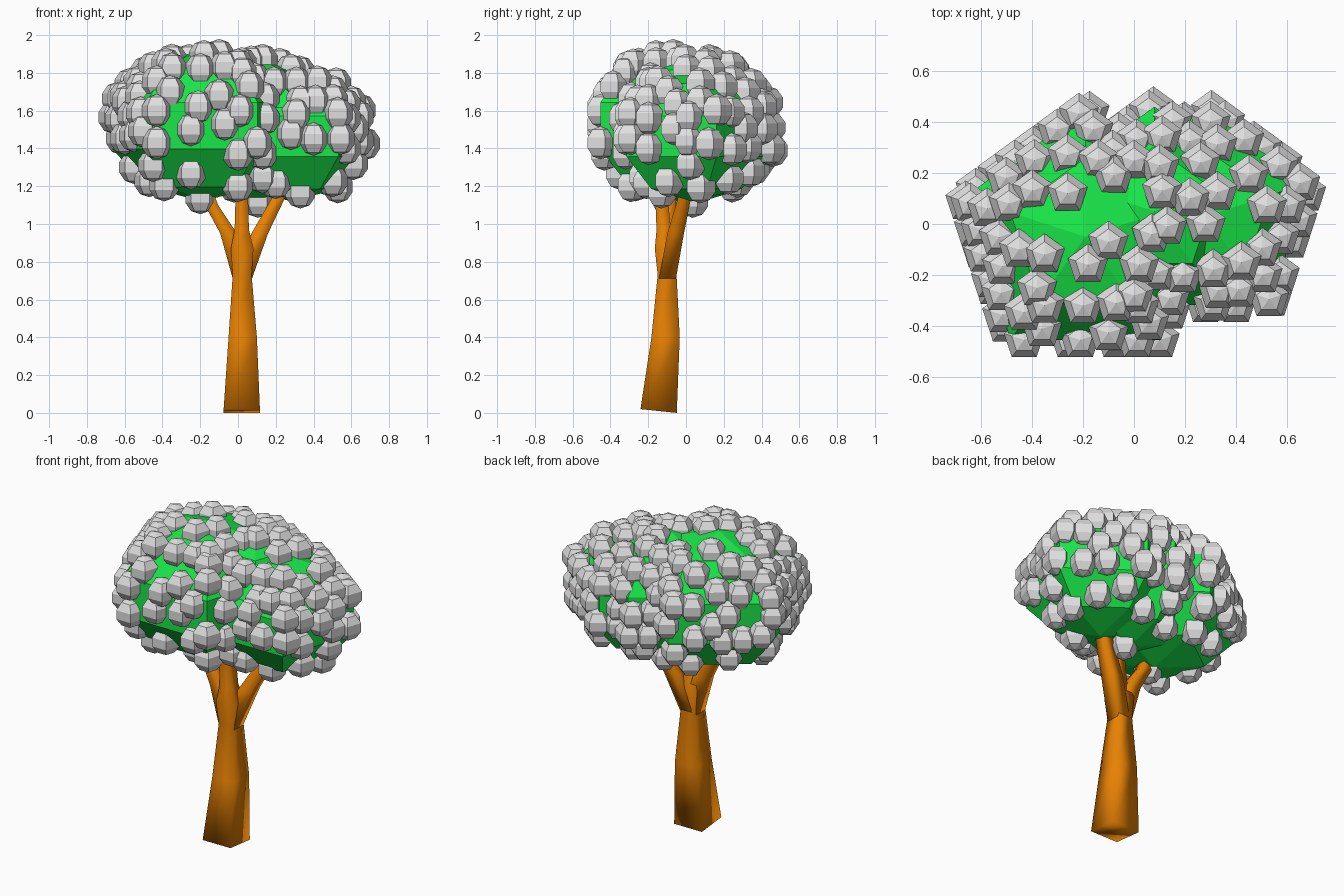
import bpy, bmesh, math, random
from mathutils import Vector
from mathutils.bvhtree import BVHTree

random.seed(7)
if "Cube" in bpy.data.objects:
    bpy.data.objects.remove(bpy.data.objects["Cube"])


def material(name, color):
    mat = bpy.data.materials.new(name)
    mat.use_nodes = True
    mat.diffuse_color = color
    mat.node_tree.nodes["Principled BSDF"].inputs["Base Color"].default_value = color
    return mat


def finish(bm, name, mat, smooth=False):
    bmesh.ops.recalc_face_normals(bm, faces=bm.faces)
    for face in bm.faces:
        face.smooth = smooth
    mesh = bpy.data.meshes.new(name)
    bm.to_mesh(mesh)
    bm.free()
    mesh.materials.append(mat)
    bpy.context.collection.objects.link(bpy.data.objects.new(name, mesh))


def bridge(bm, lower, upper):
    n = len(lower)
    for i in range(n):
        j = (i + 1) % n
        bm.faces.new((lower[i], lower[j], upper[j], upper[i]))


def five_sided_ball(bm, center, radius, height):
    """Coarse ball with five sides and five bands, one corner towards +y."""
    cx, cy, cz = center
    rings = []
    for band in range(1, 5):
        tilt = math.pi * band / 5
        r, z = radius * math.sin(tilt), cz - height * math.cos(tilt)
        turns = [math.pi / 2 + math.tau * k / 5 for k in range(5)]
        rings.append([bm.verts.new((cx + r * math.cos(a), cy + r * math.sin(a), z))
                      for a in turns])
    for lower, upper in zip(rings, rings[1:]):
        bridge(bm, lower, upper)
    for ring, z in ((rings[0], cz - height), (rings[-1], cz + height)):
        pole = bm.verts.new((cx, cy, z))
        for i in range(5):
            bm.faces.new((ring[i], ring[(i + 1) % 5], pole))


def square_limb(name, stations, mat, slant=0.0):
    """Smooth square tube through stations of (x, y, z, half width)."""
    bm = bmesh.new()
    rings = []
    for n, (x, y, z, h) in enumerate(stations):
        tip = slant if n == 0 else 0
        rings.append([bm.verts.new((x + sx * h, y + sy * h, z - sy * tip))
                      for sx, sy in ((-1, -1), (1, -1), (1, 1), (-1, 1))])
    for lower, upper in zip(rings, rings[1:]):
        bridge(bm, lower, upper)
    bm.faces.new(rings[0])
    bm.faces.new(rings[-1])
    finish(bm, name, mat, smooth=True)


bark = material("orange bark", (0.8, 0.22, 0.001, 1))
leaf = material("leaf green", (0.01, 0.85, 0.07, 1))
grey = material("pale grey", (0.74, 0.74, 0.74, 1))

# Trunk running up into the middle branch, and the two side branches
square_limb("trunk", [(.02, -.145, .01, .096), (.025, -.108, .4, .075),
                      (.022, -.1, .73, .05), (.022, -.105, .87, .06),
                      (.02, -.118, .97, .038), (.02, -.13, 1.15, .033),
                      (.02, -.13, 1.35, .03)], bark, .01)
square_limb("left_side_branch", [(.025, -.1, .7, .045), (.115, -.055, .95, .044),
                                 (.21, -.01, 1.13, .035), (.27, .02, 1.3, .03)], bark)
square_limb("right_side_branch", [(.02, -.102, .7, .045), (-.05, -.1, .95, .044),
                                  (-.14, -.09, 1.1, .035), (-.21, -.08, 1.3, .03)], bark)

# Green crown lobes
lobes = {"crown_lobe_large": ((-.19, -.05, 1.52), .525, .4),
         "crown_lobe_side": ((.28, .03, 1.465), .45, .345),
         "crown_lobe_back": ((.08, .05, 1.5), .43, .39)}
crown = bmesh.new()
for name, shape in lobes.items():
    bm = bmesh.new()
    five_sided_ball(bm, *shape)
    finish(bm, name, leaf)
    five_sided_ball(crown, *shape)
bmesh.ops.recalc_face_normals(crown, faces=crown.faces)
tree = BVHTree.FromBMesh(crown)
crown.free()

# Spots for the clumps, dropped onto the crown from above and from the front
top_spots = [(-.26, .12), (-.1, -.07), (-.18, -.16), (.02, -.16), (.07, -.04), (.13, -.01),
             (0, -.28), (-.2, -.32), (-.38, -.25), (-.45, -.1), (-.35, -.12), (-.52, -.27),
             (-.49, .08), (-.5, .18), (-.39, .25), (-.26, .27), (-.16, .37), (-.14, .25),
             (-.08, .19), (.01, .33), (.1, .23), (.11, .13), (.22, .1), (.26, .24),
             (.15, .4), (.3, .4), (.43, .33), (.45, .19), (.52, .07), (.57, -.05),
             (.42, -.15), (.31, -.18), (.19, -.2), (.33, -.26), (.14, -.29),
             (-.64, .08), (-.6, -.02), (.65, .16)]
front_spots = [(-.43, 1.6), (-.43, 1.43), (-.25, 1.5), (-.21, 1.62), (-.2, 1.82), (-.1, 1.68),
               (-.07, 1.53), (-.07, 1.83), (.01, 1.6), (.02, 1.8), (0, 1.37), (.1, 1.43),
               (.14, 1.56), (.13, 1.25), (.28, 1.48), (.31, 1.58), (.4, 1.45), (.41, 1.65),
               (.2, 1.71), (-.25, 1.27), (-.35, 1.82), (-.36, 1.7), (-.47, 1.23),
               (-.55, 1.3), (.57, 1.4), (.57, 1.56), (.5, 1.7), (.5, 1.23),
               (-.55, 1.63), (-.2, 1.14), (.33, 1.17), (.36, 1.73), (.2, 1.22)]
clumps = []


def place(origin, direction, gap_for):
    point, normal, _, _ = tree.ray_cast(Vector(origin), Vector(direction))
    if point and all((point - c).length > gap_for(normal) for c in clumps):
        clumps.append(point)


for x, y in top_spots:
    place((x, y, 3), (0, 0, -1), lambda normal: .05)
for x, z in front_spots:
    place((x, -2, z), (0, 1, 0), lambda normal: .06)


# Even scatter over the sides and back, thinner on the lower slopes
def side_gap(normal):
    if normal.z > .85 or normal.y < -.5:
        return 9
    if normal.z < -.8:
        return .22
    return .14 if normal.z < -.5 else .1


middle = Vector((0, 0, 1.5))
for _ in range(2500):
    way = Vector([random.gauss(0, 1) for _ in range(3)]).normalized()
    place(middle + way * 2, -way, side_gap)

bm = bmesh.new()
for point in clumps:
    five_sided_ball(bm, point, .087, .088)
finish(bm, "leaf_clumps", grey)
